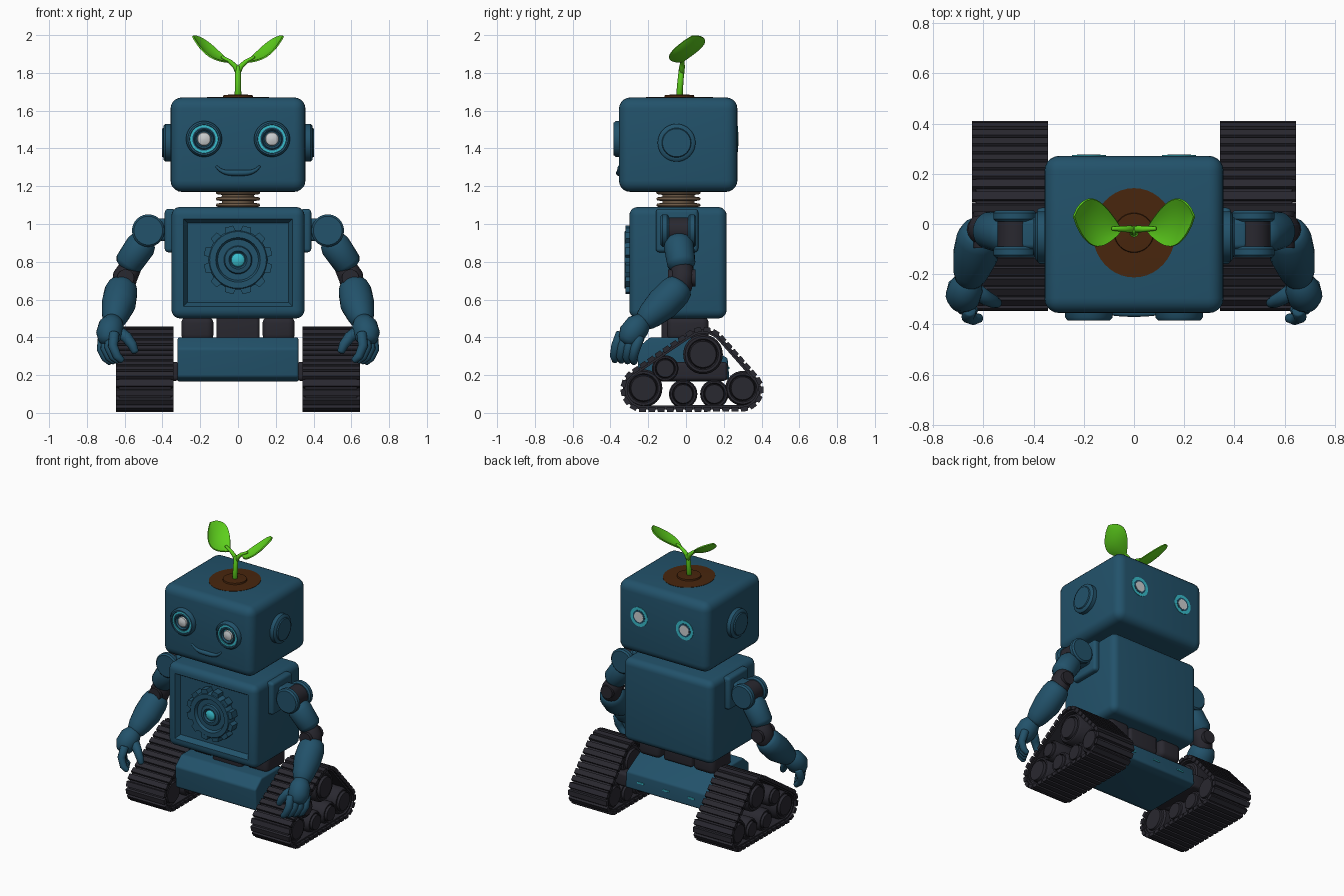
import bpy, bmesh, math
from mathutils import Vector

if "Cube" in bpy.data.objects:
    bpy.data.objects.remove(bpy.data.objects["Cube"])


def mat(name, r, g, b):
    m = bpy.data.materials.new(name)
    m.diffuse_color = (r, g, b, 1)
    m.use_nodes = True
    m.node_tree.nodes["Principled BSDF"].inputs["Base Color"].default_value = m.diffuse_color
    return m


BLUE = mat("teal blue paint", 0.016, 0.084, 0.145)
DARK = mat("dark rubber", 0.022, 0.021, 0.029)
TAN = mat("tan spring", 0.25, 0.165, 0.10)
CYAN = mat("cyan glow", 0.04, 0.50, 0.60)
WHITE = mat("pale lens", 0.60, 0.62, 0.63)
GREEN = mat("leaf green", 0.11, 0.62, 0.012)
SOIL = mat("brown soil", 0.065, 0.019, 0.004)


def finish(name, bm, material, mirror=False, angle=40):
    bmesh.ops.remove_doubles(bm, verts=bm.verts[:], dist=1e-5)
    bmesh.ops.recalc_face_normals(bm, faces=bm.faces[:])
    me = bpy.data.meshes.new(name)
    bm.to_mesh(me)
    bm.free()
    me.materials.append(material)
    me.shade_smooth()
    me.set_sharp_from_angle(angle=math.radians(angle))
    o = bpy.data.objects.new(name, me)
    bpy.context.collection.objects.link(o)
    if mirror:
        o.modifiers.new("mirror", 'MIRROR').use_mirror_merge = False
    return o


def skin(bm, rings, cap=True):
    """Join successive closed rings of points with faces."""
    vs = [[bm.verts.new(p) for p in ring] for ring in rings]
    n = len(vs[0])
    for a, b in zip(vs, vs[1:]):
        for i in range(n):
            bm.faces.new((a[i], a[(i + 1) % n], b[(i + 1) % n], b[i]))
    if cap:
        bm.faces.new(vs[0])
        bm.faces.new(vs[-1])
    return vs


def prism(name, pts, x0, x1, r, material, mirror=False):
    """Side profile (y, z) pulled along x with rounded edges."""
    bm = bmesh.new()
    skin(bm, [[(x, y, z) for y, z in pts] for x in (x0, x1)])
    bmesh.ops.recalc_face_normals(bm, faces=bm.faces[:])
    bmesh.ops.bevel(bm, geom=bm.edges[:], offset=r, segments=5, profile=0.5, affect='EDGES')
    return finish(name, bm, material, mirror)


def rbox(name, lo, hi, r, material, mirror=False):
    (x0, y0, z0), (x1, y1, z1) = lo, hi
    return prism(name, [(y0, z0), (y1, z0), (y1, z1), (y0, z1)], x0, x1, r, material, mirror)


def lathe(name, centre, axis, profile, material, mirror=False, n=40, sx=1, sy=1):
    """Spin (radius, height) points around an axis."""
    q = Vector(axis).to_track_quat('Z', 'Y')
    c = Vector(centre)
    bm = bmesh.new()
    skin(bm, [[c + q @ Vector((max(r, 1e-3) * sx * math.cos(t), max(r, 1e-3) * sy * math.sin(t), h))
               for t in (2 * math.pi * i / n for i in range(n))] for r, h in profile])
    return finish(name, bm, material, mirror)


def loft(name, pts, radii, material, mirror=False, n=20):
    """Round limb through points with a radius at each one and domed ends."""
    p = [Vector(v) for v in pts]
    a, b = (p[0] - p[1]).normalized(), (p[-1] - p[-2]).normalized()
    r = list(radii)
    p = [p[0] + a * r[0] * .25] + p + [p[-1] + b * r[-1] * .3, p[-1] + b * r[-1] * .5]
    r = [r[0] * .75] + r + [r[-1] * .8, r[-1] * .35]
    rings = []
    for i, c in enumerate(p):
        t = (p[min(i + 1, len(p) - 1)] - p[max(i - 1, 0)]).normalized()
        u = t.cross(Vector((0, 1, 0))).normalized()
        w = t.cross(u)
        rings.append([c + r[i] * (u * math.cos(k) + w * math.sin(k))
                      for k in (2 * math.pi * j / n for j in range(n))])
    bm = bmesh.new()
    skin(bm, rings)
    return finish(name, bm, material, mirror, 60)


FRONT, BACK, SIDE, UP = (0, -1, 0), (0, 1, 0), (1, 0, 0), (0, 0, 1)

# Head with ears, eyes, smile and rear lamps
rbox("head", (-.357, -.355, 1.17), (.357, .272, 1.67), .06, BLUE)
lathe("ear", (.35, -.05, 1.43), SIDE,
      [(0, -.02), (.10, -.02), (.10, .035), (.088, .045), (.078, .045), (.074, .052), (0, .052)], BLUE, True)
lathe("eye_bezel", (.18, -.35, 1.45), FRONT,
      [(0, -.02), (.095, -.02), (.095, .022), (.085, .034), (.076, .034), (.072, .02), (.055, .02),
       (.05, .026), (.042, .016), (0, .016)], BLUE, True)
lathe("eye_ring", (.18, -.35, 1.45), FRONT,
      [(.074, .016), (.074, .027), (.062, .027), (.062, .016)], CYAN, True)
lathe("eye_lens", (.18, -.35, 1.45), FRONT,
      [(0, .01), (.037, .012), (.033, .026), (.018, .032), (0, .034)], WHITE, True)
lathe("rear_lamp_ring", (.18, .27, 1.45), BACK, [(0, 0), (.068, 0), (.068, .005), (0, .005)], CYAN, True)
lathe("rear_lamp_gap", (.18, .27, 1.45), BACK, [(0, 0), (.047, 0), (.047, .0065), (0, .0065)], BLUE, True)
lathe("rear_lamp_lens", (.18, .27, 1.45), BACK, [(0, 0), (.036, 0), (.036, .008), (0, .008)], WHITE, True)
loft("smile", [(.115 * k / 6, -.355, 1.27 + .035 * (k / 6) ** 4) for k in range(-6, 7)],
     [.006 + .01 * (1 - (k / 6) ** 2) for k in range(-6, 7)], BLUE, n=10)

# Soil and sprout
lathe("soil_bed", (0, -.035, 1.66), UP, [(0, 0), (1, 0), (1, .012), (0, .014)], SOIL, sx=.165, sy=.178)
lathe("soil_mound", (0, -.035, 1.67), UP, [(0, 0), (.08, 0), (.077, .013), (0, .017)], SOIL)
loft("stem", [(0, -.035, 1.67), (0, -.03, 1.75), (0, -.022, 1.83)], [.018, .016, .015], GREEN, n=12)
loft("leaf_stalk", [(0, -.022, 1.80), (.015, -.02, 1.835), (.04, -.02, 1.858), (.085, -.018, 1.885)],
     [.014, .014, .012, .008], GREEN, True, 12)
bm = bmesh.new()
base, tip, across = Vector((.05, -.022, 1.855)), Vector((.243, .03, 1.992)), Vector((0, .93, .34))
grid = []
for i in range(15):
    u = i / 14
    w = .098 * max(math.sin(math.pi * u ** 1.15), 0) ** .75 + .003
    row = []
    for j in range(-4, 5):
        v = j / 4
        lift = Vector((-.6, 0, .8)) * (.018 * v * v * math.sin(math.pi * u) - .025 * math.sin(math.pi * u))
        row.append(bm.verts.new(base.lerp(tip, u) + across * w * v + lift))
    grid.append(row)
for a, b in zip(grid, grid[1:]):
    for j in range(8):
        bm.faces.new((a[j], a[j + 1], b[j + 1], b[j]))
bm.normal_update()
bmesh.ops.solidify(bm, geom=bm.faces[:], thickness=.008)
finish("leaf", bm, GREEN, True, 60)

# Neck spring
prof = [(0, -.02), (.085, -.02)]
for k in range(3):
    z = 1.10 + k * .033 - 1.08
    prof += [(.085, z - .012), (.112, z - .008), (.118, z), (.112, z + .008), (.085, z + .012)]
lathe("neck_spring", (0, -.04, 1.08), UP, prof + [(0, .10)], TAN)

# Torso with a sunken front panel
bm = bmesh.new()
skin(bm, [[(x, y, z) for y, z in ((-.30, .50), (.215, .50), (.215, 1.09), (-.30, 1.09))] for x in (-.352, .352)])
bmesh.ops.recalc_face_normals(bm, faces=bm.faces[:])
bmesh.ops.bevel(bm, geom=bm.edges[:], offset=.045, segments=5, profile=.5, affect='EDGES')
bm.normal_update()
panel = min(bm.faces, key=lambda f: f.calc_center_median().y)
bmesh.ops.inset_region(bm, faces=[panel], thickness=.025)
bmesh.ops.inset_region(bm, faces=[panel], thickness=.03, depth=-.035)
finish("torso", bm, BLUE)

# Chest gear
lathe("gear_disc", (0, -.26, .81), FRONT,
      [(0, -.01), (.158, -.01), (.158, .055), (.15, .065), (.118, .065), (.108, .045), (.075, .045),
       (.07, .058), (.048, .062), (.04, .05), (0, .05)], BLUE)
bm = bmesh.new()
for k in range(12):
    t = 2 * math.pi * (k + .5) / 12
    c, s = math.cos(t), math.sin(t)
    skin(bm, [[(r * c - w * s, y, .81 + r * s + w * c)
               for r, w in ((.13, -.032), (.182, -.022), (.182, .022), (.13, .032))] for y in (-.255, -.32)])
finish("gear_teeth", bm, BLUE)
lathe("chest_gem", (0, -.30, .81), FRONT, [(0, 0), (.035, 0), (.035, .014), (.026, .022), (0, .024)], CYAN)

# Shoulders
rbox("shoulder_plate", (.33, -.16, .85), (.388, .065, 1.08), .02, BLUE, True)
rbox("shoulder_link", (.37, -.10, .91), (.455, .02, 1.03), .02, BLUE, True)
lathe("shoulder_core", (.475, -.04, .965), BACK, [(0, -.075), (.07, -.075), (.07, .075), (0, .075)], DARK, True)
for name, y in (("shoulder_front_cap", -.112), ("shoulder_back_cap", .032)):
    lathe(name, (.475, y, .965), BACK,
          [(0, -.022), (.076, -.022), (.086, -.012), (.086, .012), (.076, .022), (0, .022)], BLUE, True)

# Arms
loft("upper_arm", [(.50, -.04, .91), (.515, -.038, .885), (.58, -.025, .79)], [.07, .08, .075], BLUE, True)
loft("elbow", [(.565, -.02, .78), (.598, -.02, .72), (.61, -.03, .66)], [.058, .066, .06], DARK, True)
lathe("elbow_pin", (.595, -.02, .715), BACK, [(0, -.075), (.045, -.075), (.045, .07), (0, .07)], DARK, True)
loft("forearm", [(.612, -.035, .67), (.62, -.06, .64), (.632, -.125, .575), (.65, -.19, .515), (.655, -.215, .49)],
     [.078, .088, .09, .072, .06], BLUE, True)

# Hands
loft("palm", [(.66, -.225, .485), (.67, -.255, .46), (.682, -.29, .415), (.685, -.305, .385)],
     [.05, .068, .07, .055], BLUE, True)
for k in range(4):
    t = k / 3
    loft("finger", [(.715 - .06 * t, -.245 - .10 * t, .40 + .02 * t), (.722 - .06 * t, -.27 - .10 * t, .335 + .02 * t),
                    (.70 - .06 * t, -.28 - .10 * t, .29 + .01 * t), (.675 - .06 * t, -.275 - .10 * t, .268 + .01 * t)],
         [.027, .026, .023, .018], BLUE, True, 12)
loft("thumb", [(.635, -.265, .43), (.59, -.295, .40), (.56, -.31, .36), (.545, -.315, .325)],
     [.034, .03, .026, .02], BLUE, True, 12)

# Waist and chassis
rbox("waist", (-.115, -.13, .38), (.115, .10, .52), .02, DARK)
rbox("hip_block", (.13, -.10, .38), (.30, .12, .51), .035, DARK, True)
prism("chassis", [(-.25, .19), (-.26, .34), (-.19, .40), (.02, .40), (.22, .29), (.23, .18), (.18, .165), (-.20, .165)],
      -.32, .32, .012, BLUE)
for name, x in (("status_light_left", -.2), ("status_light_middle", 0), ("status_light_right", .2)):
    rbox(name, (x - .025, .222, .232), (x + .025, .2305, .242), .001, CYAN)

# Track wheels: (y, z, radius)
wheels = [(-.225, .13, .10), (-.015, .10, .075), (.15, .10, .075), (.30, .13, .092), (.09, .31, .105), (-.11, .235, .07)]
for y, z, r in wheels:
    lathe("track_wheel", (.49, y, z), SIDE,
          [(0, -.14), (r * .7, -.14), (r * .74, -.125), (r * .9, -.125), (r, -.115), (r, .115), (r * .9, .13),
           (r * .78, .13), (r * .72, .12), (r * .66, .142), (0, .142)], DARK, True, 32)
rbox("wheel_frame", (.31, -.17, .17), (.42, .22, .27), .02, DARK, True)

# Belt outline: rounded hull of the three corner wheels
corners = [(-.225, .125, .108), (.295, .122, .102), (.09, .312, .13)]
outline = []
for k in range(120):
    d = Vector((math.cos(2 * math.pi * k / 120), math.sin(2 * math.pi * k / 120)))
    y, z, r = max(corners, key=lambda c: c[0] * d.x + c[1] * d.y + c[2])
    outline.append((Vector((y, z)) + d * r, d))
bm = bmesh.new()
loops = [[(x, *(p - d * off)) for p, d in outline]
         for x, off in ((.355, 0), (.63, 0), (.63, .022), (.355, .022), (.355, 0))]
skin(bm, loops, cap=False)
finish("track_belt", bm, DARK, True)

# Tread slats spaced evenly around the belt
lengths = [(outline[(i + 1) % 120][0] - outline[i][0]).length for i in range(120)]
count, total = 38, sum(lengths)
bm = bmesh.new()
for k in range(count):
    s, i = total * k / count, 0
    while s > lengths[i]:
        s -= lengths[i]
        i += 1
    a, b = outline[i][0], outline[(i + 1) % 120][0]
    t = (b - a).normalized()
    nrm, c = Vector((t.y, -t.x)), a + t * s
    skin(bm, [[(x, *(c + t * u + nrm * h)) for u, h in ((-.021, -.012), (-.017, .013), (.017, .013), (.021, -.012))]
              for x in (.342, .645)])
finish("track_treads", bm, DARK, True)
